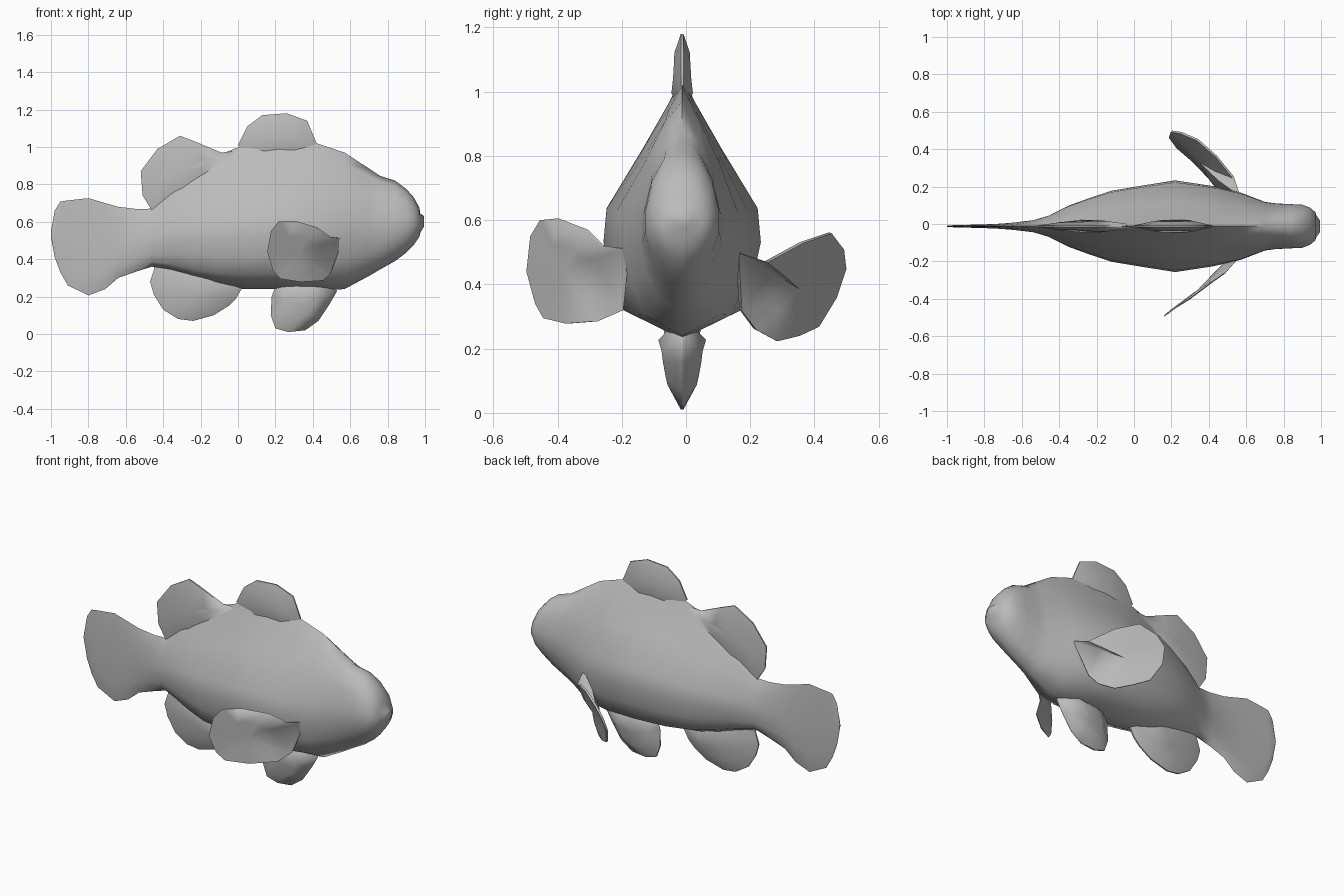
import bpy
import math
from mathutils import Vector

if "Cube" in bpy.data.objects:
    bpy.data.objects.remove(bpy.data.objects["Cube"])

CY = -0.012  # mid plane of the body
grey = bpy.data.materials.new("grey")
grey.diffuse_color = (0.5, 0.5, 0.5, 1)
grey.use_nodes = True
grey.node_tree.nodes["Principled BSDF"].inputs["Base Color"].default_value = grey.diffuse_color


def make(name, verts, faces, angle=60):
    mesh = bpy.data.meshes.new(name)
    mesh.from_pydata(verts, [], faces)
    mesh.materials.append(grey)
    ob = bpy.data.objects.new(name, mesh)
    bpy.context.collection.objects.link(ob)
    bpy.ops.object.select_all(action='DESELECT')
    ob.select_set(True)
    bpy.context.view_layer.objects.active = ob
    bpy.ops.object.mode_set(mode='EDIT')
    bpy.ops.mesh.select_all(action='SELECT')
    bpy.ops.mesh.normals_make_consistent(inside=False)
    bpy.ops.object.mode_set(mode='OBJECT')
    bpy.ops.object.shade_smooth_by_angle(angle=math.radians(angle))
    return ob


# Half cross-sections, bottom to top: (height share, width share)
DEEP = [(0, 0), (.10, .76), (.22, .90), (.36, 1), (.49, .96), (.72, .5), (.9, .16), (1, 0)]
ROUND = [(0, 0), (.07, .45), (.2, .8), (.38, 1), (.56, 1), (.78, .84), (.94, .5), (1, 0)]

# Body and tail stations: x, bottom, top, half width, roundness
STATIONS = [
    (.995, .575, .63, .03, 1), (.974, .54, .645, .06, 1), (.97, .52, .675, .075, 1),
    (.94, .475, .73, .1, 1), (.90, .435, .775, .115, 1), (.84, .39, .82, .118, .9),
    (.76, .345, .845, .122, .8), (.70, .31, .885, .13, .7), (.57, .24, .97, .18, .4),
    (.42, .23, 1.02, .215, .1), (.22, .24, 1.05, .245, 0), (.03, .24, 1.01, .215, 0),
    (-.12, .26, .95, .19, 0), (-.24, .29, .87, .15, .15), (-.35, .33, .78, .11, .3),
    (-.46, .36, .67, .055, .5), (-.54, .335, .668, .032, .5), (-.64, .30, .68, .02, .5),
    (-.71, .24, .70, .014, .5), (-.80, .206, .726, .01, .5), (-.91, .26, .714, .007, .5),
    (-.95, .33, .708, .006, .5), (-.98, .41, .66, .005, .5), (-1.0, .52, .55, .003, .5)]

verts, faces = [], []
for x, lo, hi, w, r in STATIONS:
    half = [((1 - r) * a[0] + r * b[0], (1 - r) * a[1] + r * b[1]) for a, b in zip(DEEP, ROUND)]
    ring = half + [(t, -s) for t, s in half[-2:0:-1]]
    verts += [(x, CY + s * w, lo + t * (hi - lo)) for t, s in ring]
n = 2 * len(DEEP) - 2
for i in range(len(STATIONS) - 1):
    for j in range(n):
        k = (j + 1) % n
        faces.append((i * n + j, i * n + k, (i + 1) * n + k, (i + 1) * n + j))
faces += [tuple(range(n)), tuple(range(len(verts) - n, len(verts)))]
make("body_and_tail", verts, faces, 75)


def fin(name, rim, root, side, edge, bulge):
    """Thin fin: rim points fanned to a swollen root point on each side."""
    side = Vector(side).normalized()
    m = len(rim)
    mid = sum((Vector(p) for p in rim), Vector()) / m
    v = []
    for s in (1, -1):
        v += [Vector(p) + side * s * edge for p in rim]
        # inner ring swells toward the root
        for p in rim:
            q = Vector(p).lerp(mid, .5)
            near = max(0, 1 - (q - Vector(root)).length / .3)
            v.append(q + side * s * (edge + bulge * (.25 + near)))
        v.append(mid + side * s * (edge + bulge * .6))
    h = 2 * m + 1
    f = []
    for j in range(m):
        k = (j + 1) % m
        for o in (0, h):
            f += [(o + j, o + k, o + m + k, o + m + j), (o + m + j, o + m + k, o + 2 * m)]
        f.append((j, k, h + k, h + j))
    make(name, v, f)


def upright_fin(name, pts, root, bulge):
    fin(name, [(x, CY, z) for x, z in pts], (root[0], CY, root[1]), (0, 1, 0), .004, bulge)


# Fins on the mid plane, sunk into the body at their base
upright_fin("front_dorsal_fin", [(0, 1.01), (.05, 1.11), (.13, 1.17), (.26, 1.18), (.37, 1.14),
            (.42, 1.02), (.36, .93), (.1, .93)], (.22, .95), .03)
upright_fin("rear_dorsal_fin", [(-.46, .66), (-.51, .74), (-.52, .87), (-.43, .99), (-.31, 1.06),
            (-.22, 1.025), (-.09, .97), (.02, .98), (-.1, .85), (-.3, .7)], (-.2, .8), .03)
upright_fin("anal_fin", [(.03, .26), (-.01, .19), (-.05, .15), (-.13, .1), (-.24, .07), (-.32, .08),
            (-.4, .13), (-.45, .21), (-.47, .28), (-.44, .37), (-.3, .4), (-.1, .34)], (-.15, .3), .05)
upright_fin("pelvic_fin", [(.21, .28), (.18, .2), (.175, .1), (.2, .03), (.27, .01), (.36, .02),
            (.43, .07), (.49, .16), (.53, .23), (.45, .3), (.3, .3)], (.38, .25), .06)

# Paired side fins, swept back and outward, each with its own pose
fin("near_pectoral_fin", [(.56, -.18, .51), (.49, -.26, .52), (.42, -.31, .57), (.30, -.40, .605),
    (.22, -.45, .60), (.18, -.48, .55), (.16, -.492, .44), (.19, -.465, .34), (.23, -.44, .295),
    (.34, -.37, .278), (.45, -.28, .285), (.49, -.20, .32)],
    (.5, -.22, .42), (.57, .82, 0), .006, .015)
fin("far_pectoral_fin", [(.56, .16, .50), (.53, .25, .47), (.44, .36, .53), (.34, .45, .56),
    (.25, .488, .51), (.2, .495, .45), (.19, .465, .36), (.23, .41, .27), (.30, .35, .242),
    (.37, .28, .225), (.43, .215, .26), (.46, .17, .32)],
    (.5, .2, .4), (.6, .72, -.35), .006, .015)
